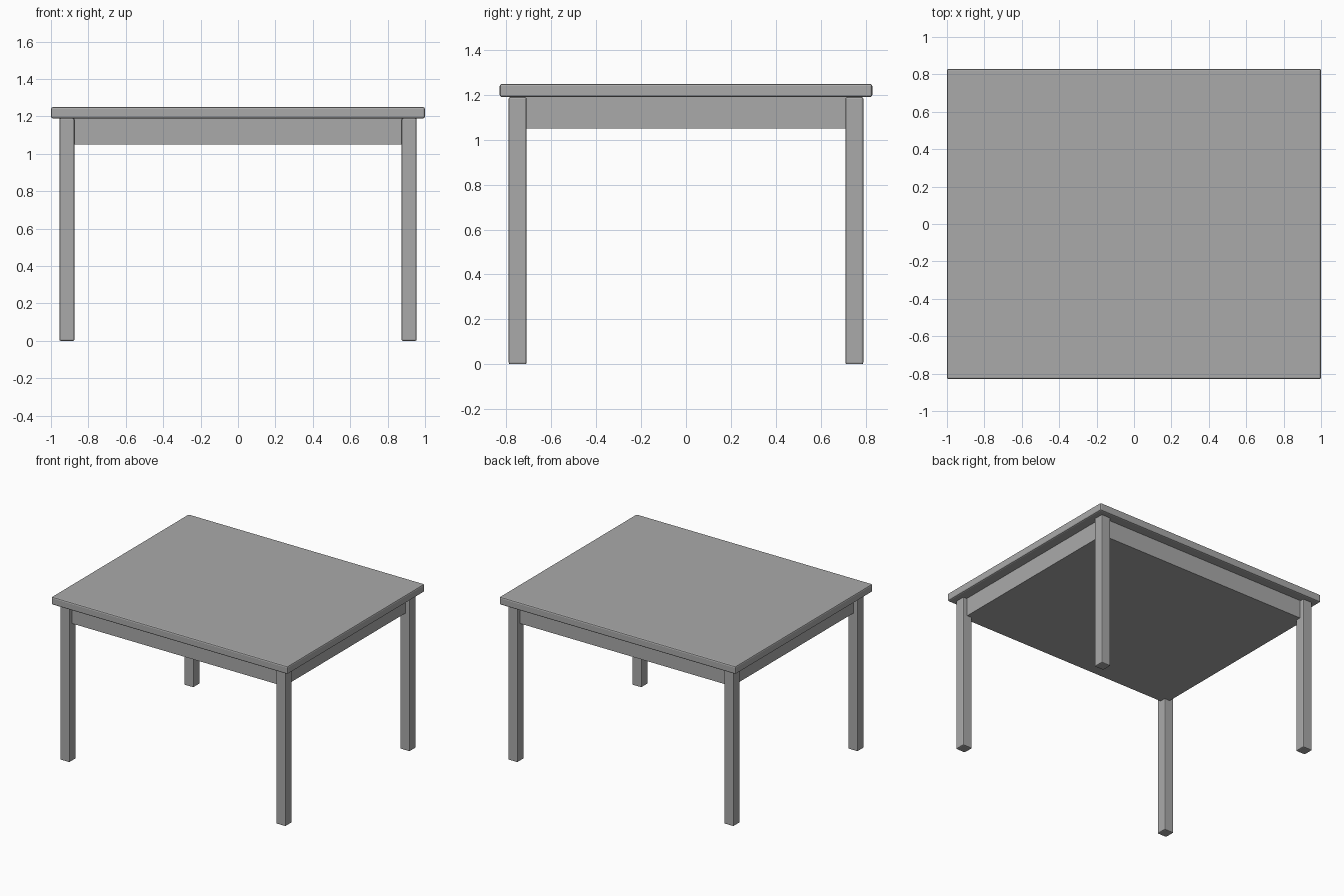
import bpy

default_cube = bpy.data.objects.get("Cube")
if default_cube:
    bpy.data.objects.remove(default_cube, do_unlink=True)

grey = bpy.data.materials.new("plain_grey")
grey.use_nodes = True
colour = (0.4, 0.4, 0.4, 1)
grey.diffuse_color = colour
grey.node_tree.nodes["Principled BSDF"].inputs["Base Color"].default_value = colour


def block(name, centre, size, edge=0):
    """Box with optional softened edges."""
    bpy.ops.mesh.primitive_cube_add(size=1, location=centre)
    obj = bpy.context.object
    obj.name = name
    obj.scale = size
    bpy.ops.object.transform_apply(location=False, rotation=False, scale=True)
    obj.data.materials.append(grey)
    if edge:
        bevel = obj.modifiers.new("soft_edges", "BEVEL")
        bevel.width = edge
        bevel.segments = 2
    return obj


HEIGHT, TOP_BOTTOM, APRON_BOTTOM = 1.25, 1.19, 1.05

# Tabletop
block("tabletop", (0, 0, (HEIGHT + TOP_BOTTOM) / 2),
      (2, 1.66, HEIGHT - TOP_BOTTOM), 0.01)

# Solid apron under the top, set back from the outer leg faces
block("apron", (0, 0, (TOP_BOTTOM + APRON_BOTTOM) / 2),
      (1.84, 1.51, TOP_BOTTOM - APRON_BOTTOM))

# Four square legs
for depth, y in (("front", -0.75), ("back", 0.75)):
    for side, x in (("left", 0.915), ("right", -0.915)):
        block(f"{depth}_{side}_leg", (x, y, TOP_BOTTOM / 2),
              (0.08, 0.08, TOP_BOTTOM), 0.007)
